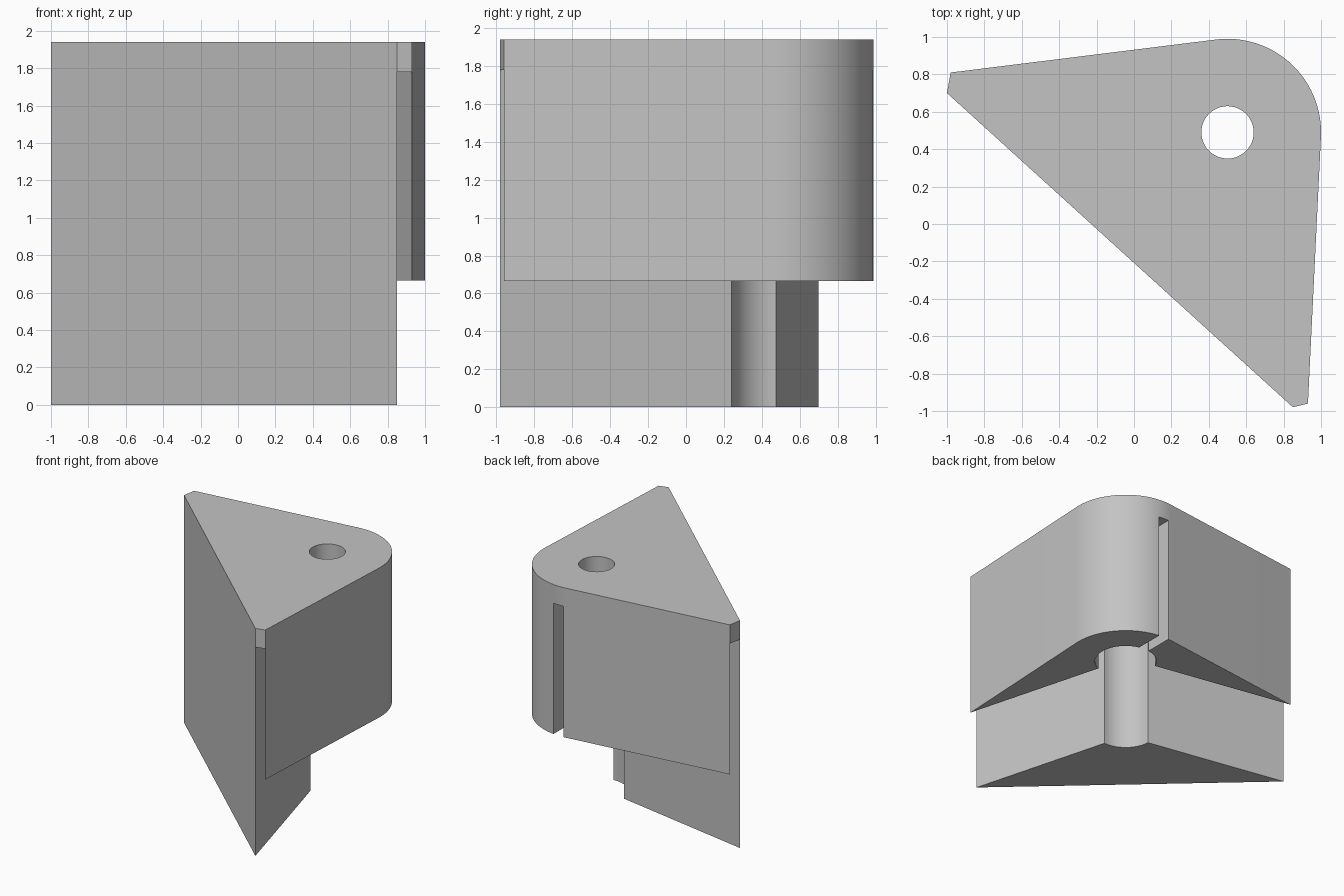
import bpy
import bmesh
from math import radians, cos, sin, sqrt
from mathutils import Vector

default = bpy.data.objects.get("Cube")
if default:
    bpy.data.objects.remove(default, do_unlink=True)

HINGE = Vector((0.5, 0.49))
OUTER_R, POCKET_R, HOLE_R = 0.5, 0.25, 0.14
TOP, CEILING, SKIRT = 1.94, 1.78, 0.665
SLOT = (0.465, 0.56)


def arc(radius, start, end, steps):
    """Points on an arc around the hinge axis, angles in degrees."""
    angles = [radians(start + (end - start) * i / steps) for i in range(steps + 1)]
    return [HINGE + radius * Vector((cos(a), sin(a))) for a in angles]


def prism(name, outline, z0, z1):
    """Vertical prism from a flat outline."""
    bm = bmesh.new()
    base = bm.faces.new([bm.verts.new((p[0], p[1], z0)) for p in outline])
    grown = bmesh.ops.extrude_face_region(bm, geom=[base])
    moved = [v for v in grown["geom"] if isinstance(v, bmesh.types.BMVert)]
    bmesh.ops.translate(bm, verts=moved, vec=(0, 0, z1 - z0))
    bmesh.ops.recalc_face_normals(bm, faces=bm.faces)
    mesh = bpy.data.meshes.new(name)
    bm.to_mesh(mesh)
    bm.free()
    obj = bpy.data.objects.new(name, mesh)
    bpy.context.collection.objects.link(obj)
    return obj


def cut(body, cutter):
    """Subtract a cutter from the body, then remove it."""
    cutter.hide_render = True
    mod = body.modifiers.new("cut", "BOOLEAN")
    mod.operation = "DIFFERENCE"
    mod.solver = "EXACT"
    mod.object = cutter
    bpy.context.view_layer.objects.active = body
    bpy.ops.object.modifier_apply(modifier=mod.name)
    bpy.data.objects.remove(cutter, do_unlink=True)


def beyond(start, tip):
    """Point past the tip on the line from start."""
    return tip + (tip - start) * 0.2


# Wedge tips of the inner block, and the cap corners beside them
tip_r, cap_r = Vector((0.85, -0.98)), Vector((0.93, -0.96))
tip_l, cap_l = Vector((-1.0, 0.70)), Vector((-0.98, 0.81))
gap_r, gap_l = cap_r - tip_r, cap_l - tip_l

# Full body outline with the rounded hinge corner
body = prism("wedge_body", [tip_l, tip_r, cap_r] + arc(OUTER_R, -2.7, 97, 40) + [cap_l],
             0, TOP)

# Round pocket, clearance gaps and side slot in one outline
inner_r = arc(POCKET_R, 76, -67.5, 30)
block = arc(POCKET_R, -86.5, -176.6, 20)
inner_l = arc(POCKET_R, 157.6, 99, 12)
edge_r, edge_l = inner_r[-1], inner_l[0]
block_r, block_l = block[0], block[-1]


def slot_side(x):
    reach = sqrt(POCKET_R ** 2 - (x - HINGE.x) ** 2)
    return [Vector((x, HINGE.y + reach)), Vector((x, 1.2))]


outline = (slot_side(SLOT[1])[::-1] + inner_r[1:]
           + [beyond(edge_r, cap_r), beyond(block_r, tip_r)] + block
           + [beyond(block_l, tip_l), beyond(edge_l, cap_l)]
           + inner_l[:-1] + slot_side(SLOT[0]))
cut(body, prism("pocket_cutter", outline, -0.1, CEILING))

# Remove the skirt around the lower block
mid_r = beyond(block_r, tip_r) + gap_r / 2
mid_l = beyond(block_l, tip_l) + gap_l / 2
skirt = [mid_r, (1.5, -1.5), (1.5, 1.5), (-1.5, 1.5), mid_l,
         block_l + gap_l / 2, HINGE, block_r + gap_r / 2]
cut(body, prism("skirt_cutter", skirt, -0.1, SKIRT))

# Pin hole through the cap
cut(body, prism("hole_cutter", arc(HOLE_R, 0, 352.5, 47), CEILING - 0.2, TOP + 0.1))

# Plain grey material
grey = bpy.data.materials.new("grey")
grey.use_nodes = True
colour = (0.55, 0.55, 0.55, 1)
grey.diffuse_color = colour
grey.node_tree.nodes["Principled BSDF"].inputs["Base Color"].default_value = colour
body.data.materials.clear()
body.data.materials.append(grey)

bpy.ops.object.select_all(action="DESELECT")
body.select_set(True)
bpy.context.view_layer.objects.active = body
bpy.ops.object.shade_smooth_by_angle(angle=radians(20))
